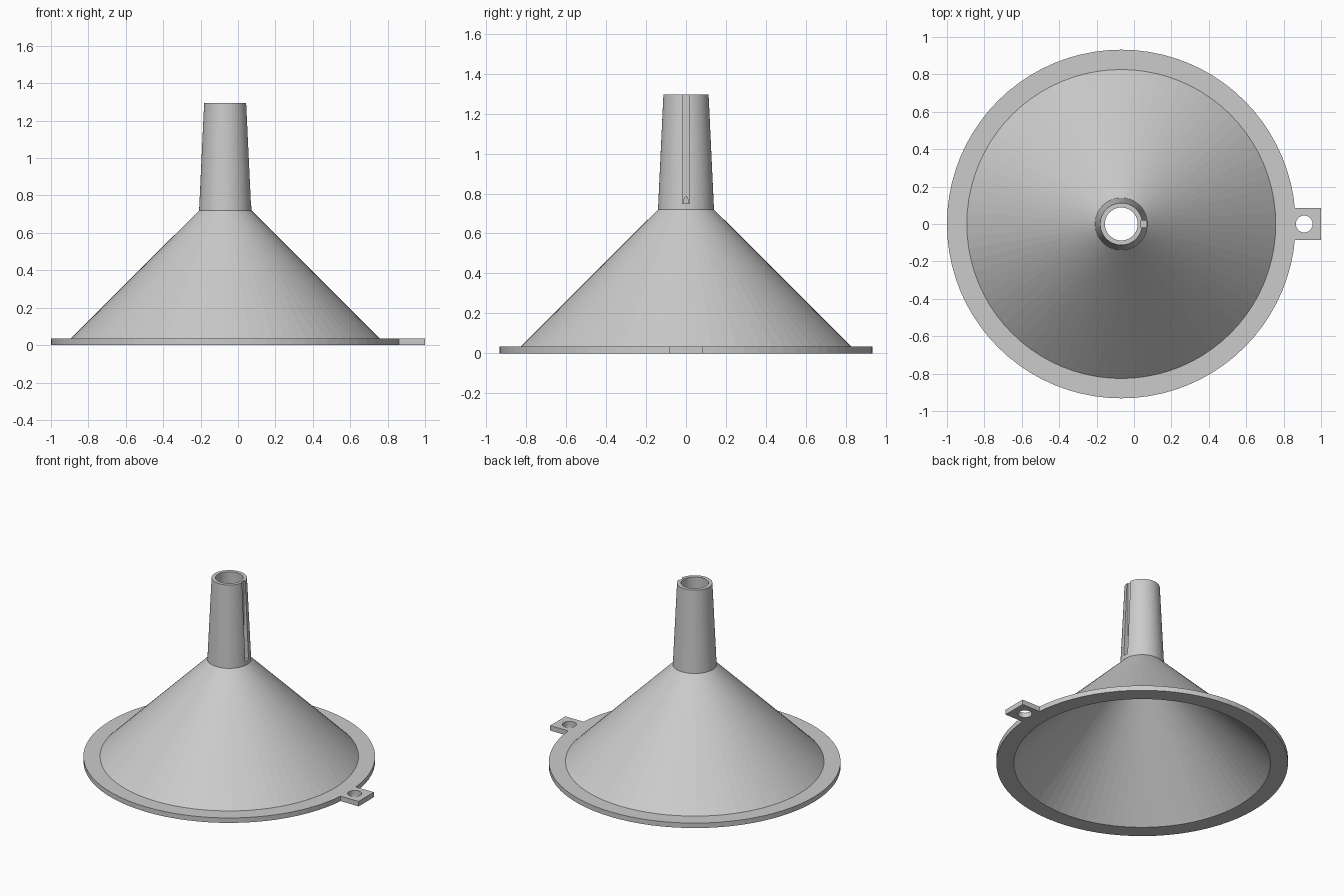
import bpy, bmesh, math
from mathutils import Matrix, Vector

cube = bpy.data.objects.get("Cube")
if cube:
    bpy.data.objects.remove(cube, do_unlink=True)

AXIS_X = -0.068   # funnel axis, shifted to make room for the tab
RIM = 0.035       # rim and tab thickness
SEGMENTS = 80

plastic = bpy.data.materials.new("grey plastic")
plastic.use_nodes = True
GREY = (0.6, 0.6, 0.6, 1)
plastic.diffuse_color = GREY
plastic.node_tree.nodes["Principled BSDF"].inputs["Base Color"].default_value = GREY


def finish(name, bm):
    bmesh.ops.recalc_face_normals(bm, faces=bm.faces)
    mesh = bpy.data.meshes.new(name)
    bm.to_mesh(mesh)
    bm.free()
    mesh.materials.append(plastic)
    obj = bpy.data.objects.new(name, mesh)
    bpy.context.collection.objects.link(obj)
    return obj


def revolve(name, profile):
    bm = bmesh.new()
    verts = [bm.verts.new((AXIS_X + r, 0, z)) for r, z in profile]
    edges = [bm.edges.new((a, b)) for a, b in zip(verts, verts[1:] + verts[:1])]
    bmesh.ops.spin(bm, geom=verts + edges, cent=(AXIS_X, 0, 0), axis=(0, 0, 1),
                   angle=math.tau, steps=SEGMENTS, use_duplicate=False)
    bmesh.ops.remove_doubles(bm, verts=bm.verts, dist=0.0001)
    return finish(name, bm)


def box(name, low, high):
    low, high = Vector(low), Vector(high)
    bm = bmesh.new()
    size = Matrix.Diagonal(high - low).to_4x4()
    bmesh.ops.create_cube(bm, size=1, matrix=Matrix.Translation((low + high) / 2) @ size)
    return finish(name, bm)


def cylinder(name, x, radius, depth):
    bm = bmesh.new()
    bmesh.ops.create_cone(bm, cap_ends=True, segments=32, radius1=radius, radius2=radius,
                          depth=depth, matrix=Matrix.Translation((x, 0, 0)))
    return finish(name, bm)


def combine(target, tool, operation):
    tool.hide_render = True
    mod = target.modifiers.new(operation, "BOOLEAN")
    mod.operation, mod.object, mod.solver = operation, tool, "EXACT"
    bpy.context.view_layer.objects.active = target
    bpy.ops.object.modifier_apply(modifier=mod.name)
    bpy.data.objects.remove(tool, do_unlink=True)


# Hollow body: rim, cone and tapered spout
funnel = revolve("funnel", [
    (0.82, 0), (0.932, 0), (0.932, RIM), (0.826, RIM),
    (0.14, 0.72), (0.113, 1.295), (0.088, 1.295), (0.104, 0.715),
])

# Hanging tab with a round hole
combine(funnel, box("tab", (0.82, -0.085, 0), (1, 0.085, RIM)), "UNION")
combine(funnel, cylinder("tab_hole", 0.91, 0.045, 0.2), "DIFFERENCE")

# Air groove down the side of the spout
combine(funnel, box("air_groove", (AXIS_X + 0.102, -0.018, 0.75), (0.3, 0.018, 1.4)),
        "DIFFERENCE")
